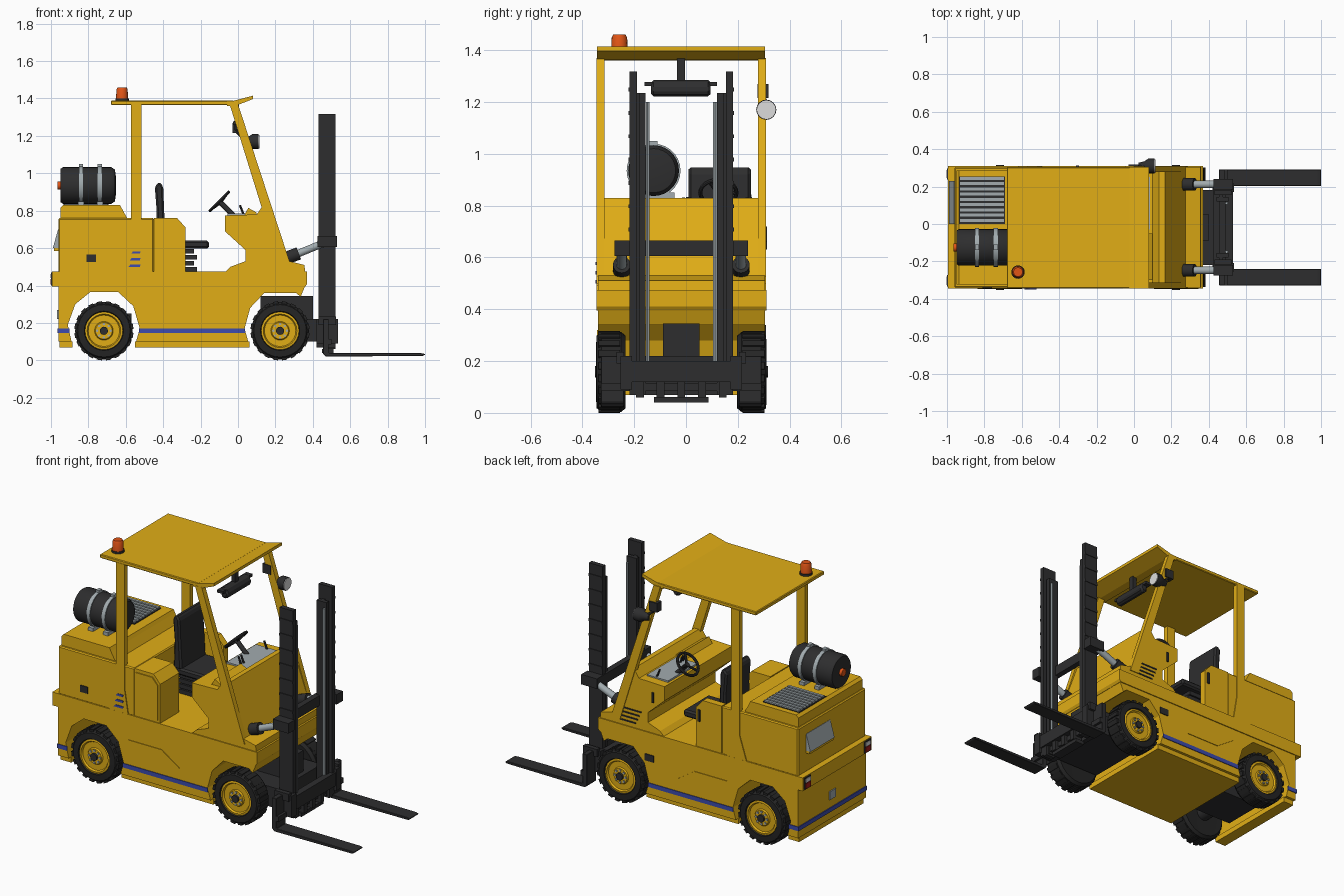
import bpy, bmesh, math
from mathutils import Vector

if "Cube" in bpy.data.objects:
    bpy.data.objects.remove(bpy.data.objects["Cube"])

YC = -0.018   # body centre line (the lamp on one side shifts the bounds)
HW = 0.328    # body half width

def mat(name, c):
    m = bpy.data.materials.new(name)
    m.diffuse_color = (*c, 1)
    m.use_nodes = True
    m.node_tree.nodes["Principled BSDF"].inputs["Base Color"].default_value = m.diffuse_color
    return m

YELLOW = mat("yellow paint", (0.75, 0.42, 0.008))
BLACK = mat("dark metal", (0.027, 0.027, 0.028))
RUBBER = mat("rubber", (0.018, 0.018, 0.018))
GREY = mat("grey metal", (0.36, 0.41, 0.43))
BLUE = mat("blue stripe", (0.045, 0.07, 0.42))
ORANGE = mat("orange beacon", (0.75, 0.09, 0.008))
RED = mat("red light", (0.4, 0.012, 0.01))
WHITE = mat("white lamp", (0.72, 0.72, 0.72))

def finish(name, bm, m, smooth=False, bevel=0):
    bmesh.ops.recalc_face_normals(bm, faces=bm.faces)
    me = bpy.data.meshes.new(name)
    bm.to_mesh(me)
    bm.free()
    me.materials.append(m)
    if smooth:
        for p in me.polygons:
            p.use_smooth = True
        me.set_sharp_from_angle(angle=math.radians(35))
    ob = bpy.data.objects.new(name, me)
    bpy.context.collection.objects.link(ob)
    if bevel:
        b = ob.modifiers.new("bevel", 'BEVEL')
        b.width, b.segments = bevel, 1
    return ob

def prism(name, pts, y0, y1, m, bevel=0):
    """Extrude an x-z outline from y0 to y1."""
    bm = bmesh.new()
    a = [bm.verts.new((x, y0, z)) for x, z in pts]
    b = [bm.verts.new((x, y1, z)) for x, z in pts]
    bm.faces.new(a)
    bm.faces.new(b)
    for i in range(len(pts)):
        j = (i + 1) % len(pts)
        bm.faces.new((a[i], a[j], b[j], b[i]))
    return finish(name, bm, m, bevel=bevel)

def box(name, x0, x1, y0, y1, z0, z1, m, bevel=0):
    return prism(name, [(x0, z0), (x1, z0), (x1, z1), (x0, z1)], y0, y1, m, bevel)

def lathe(name, prof, p, axis, m, n=24):
    """Revolve (radius, offset) pairs around an axis through p."""
    bm = bmesh.new()
    q = Vector((0, 0, 1)).rotation_difference(Vector(axis))
    rings = []
    for r, h in prof:
        rings.append([bm.verts.new(Vector(p) + q @ Vector((r * math.cos(t), r * math.sin(t), h)))
                      for t in (2 * math.pi * k / n for k in range(n))])
    for a, b in zip(rings, rings[1:]):
        for i in range(n):
            j = (i + 1) % n
            bm.faces.new((a[i], a[j], b[j], b[i]))
    bm.faces.new(rings[0])
    bm.faces.new(rings[-1])
    return finish(name, bm, m, smooth=True)

def cyl(name, p0, p1, r, m, n=16, r2=None):
    d = Vector(p1) - Vector(p0)
    return lathe(name, [(r, 0), (r if r2 is None else r2, d.length)], p0, d.normalized(), m, n)

# chassis with wheel arches
prism("chassis", [(-.96, .4), (-.96, .1), (-.89, .1), (-.91, .19), (-.87, .3), (-.79, .365), (-.64, .365),
                  (-.56, .29), (-.525, .17), (-.545, .1), (.055, .1), (.035, .17), (.065, .28), (.14, .36),
                  (.31, .36), (.335, .34), (.36, .4)], YC - .322, YC + .322, YELLOW)
prism("chassis_band", [(-.995, .395), (.36, .395), (.37, .41), (.37, .475), (-.995, .475)], YC - HW, YC + HW, YELLOW)
for nm, x0, x1 in (("rear_skirt", -.955, -.885), ("middle_skirt", -.55, .062)):
    box(nm, x0, x1, YC - .305, YC + .305, .07, .102, YELLOW)

# blue stripe and raised side panels
for s, nm in ((-1, "right"), (1, "left")):
    y0, y1 = sorted((YC + s * .32, YC + s * .326))
    box(nm + "_rear_stripe", -.962, -.9, y0, y1, .145, .17, BLUE)
    box(nm + "_middle_stripe", -.528, .037, y0, y1, .145, .17, BLUE)
    prism(nm + "_side_panel", [(-.49, .32), (-.27, .32), (-.15, .24), (-.37, .24)], y0, y1, YELLOW)
box("back_stripe", -.965, -.958, YC - .326, YC + .326, .145, .17, BLUE)
box("left_step_plate", .0, .06, YC + .32, YC + .327, .3, .34, BLACK)

# rear hood
box("hood", -.96, -.45, YC - .322, YC + .322, .47, .76, YELLOW, .006)
prism("hood_top", [(-.95, .755), (-.59, .755), (-.62, .81), (-.63, .83), (-.935, .83), (-.95, .815)],
      YC - .305, YC + .305, YELLOW)
box("hood_latch", -.81, -.76, YC - .327, YC - .32, .525, .565, BLACK)
box("grille_base", -.935, -.69, 0, .255, .825, .834, BLACK)
for i in range(9):
    y = .012 + i * .028
    box("grille_bar", -.93, -.695, y, y + .016, .83, .842, GREY)
prism("back_vent", [(-.955, .7), (-.962, .7), (-.99, .6), (-.955, .6)], 0, .23, GREY)
box("back_vent_sill", -.985, -.955, 0, .23, .585, .6, YELLOW)
box("tow_plate", -.967, -.958, YC - .03, YC + .03, .22, .27, GREY)

# tail lights
for y in (YC - .285, YC + .285):
    box("light_frame", -1, -.99, y - .03, y + .03, .4, .47, BLACK)
    box("red_light", -1.003, -.995, y - .022, y + .022, .405, .435, RED)
    box("white_light", -1.003, -.995, y - .022, y + .022, .44, .463, WHITE)

# gas tank
TY, TZ = -.125, .935
lathe("gas_tank", [(.06, 0), (.09, 0), (.098, .012), (.098, .27), (.085, .29), (.05, .295)],
      (-.948, TY, TZ), (1, 0, 0), BLACK, 28)
for x in (-.85, -.75):
    cyl("tank_strap", (x, TY, TZ), (x + .022, TY, TZ), .104, GREY, 28)
    box("tank_saddle", x - .005, x + .027, TY - .08, TY + .08, .825, .85, GREY)
    box("strap_buckle", x, x + .022, TY - .015, TY + .015, 1.03, 1.05, GREY)
cyl("tank_valve", (-.965, TY, TZ), (-.94, TY, TZ), .022, ORANGE, 12)

# seat, side boxes
prism("right_side_box", [(-.45, .475), (-.28, .475), (-.28, .71), (-.325, .76), (-.45, .76)],
      YC - .322, -.16, YELLOW)
prism("right_box_panel", [(-.44, .49), (-.295, .49), (-.295, .7), (-.33, .74), (-.44, .74)],
      YC - .328, YC - .32, YELLOW)
prism("left_side_box", [(-.45, .475), (-.28, .475), (-.28, .71), (-.325, .76), (-.45, .76)],
      .262, YC + .322, YELLOW)
box("left_handle", -.31, -.295, YC + .32, YC + .33, .63, .7, BLACK)
for i in range(4):
    box("seat_bellows", -.42, -.22 - .015 * (i % 2), .04, .22, .475 + i * .032, .5 + i * .032, BLACK)
box("seat_cushion", -.43, -.155, .01, .25, .598, .64, BLACK, .01)
prism("seat_back", [(-.44, .63), (-.385, .63), (-.395, .8), (-.4, .93), (-.42, .955), (-.445, .93), (-.435, .8)],
      .01, .25, BLACK, .01)

# front cowl and dashboard
prism("front_cowl", [(-.07, .775), (-.07, .69), (.04, .59), (.04, .53), (-.04, .5), (-.07, .47), (.36, .47),
                     (.355, .51), (.275, .53), (.165, .83), (.135, .83), (.1, .78)],
      YC - .322, YC + .322, YELLOW)
prism("dash_hump", [(.03, .77), (.1, .77), (.1, .79), (.055, .815)], -.3, -.05, YELLOW)
box("dash_panel", -.055, .085, -.03, .25, .77, .786, GREY)
for y in (-.01, .015, .235):
    cyl("dash_lever", (.03, y, .78), (.01, y, .83), .006, BLACK, 8)
for i in range(4):
    box("cowl_vent", .12 - .012 * i, .22 - .002 * i, YC + .32, YC + .326, .5 + .025 * i, .508 + .025 * i, BLACK)
box("left_cowl_handle", .0, .012, YC + .32, YC + .33, .66, .72, BLACK)

# steering wheel
c, ax = Vector((-.1, .125, .85)), Vector((.7071, 0, -.7071))
bpy.ops.mesh.primitive_torus_add(major_radius=.07, minor_radius=.008, major_segments=24, minor_segments=8,
                                 location=c, rotation=ax.to_track_quat('Z', 'Y').to_euler())
wheel = bpy.context.object
wheel.name = "steering_wheel"
wheel.data.materials.append(BLACK)
for t in (0, 2 * math.pi / 3, 4 * math.pi / 3):
    d = ax.to_track_quat('Z', 'Y') @ Vector((math.cos(t), math.sin(t), 0))
    cyl("wheel_spoke", c + ax * .01, c + d * .07, .007, BLACK, 8)
cyl("steering_column", c, c + ax * .12, .014, BLACK, 12)

# cab posts
for s, nm in ((-1, "right"), (1, "left")):
    y0, y1 = sorted((YC + s * .296, YC + s * .3275))
    prism(nm + "_rear_post", [(-.62, .47), (-.49, .47), (-.515, .62), (-.515, 1.37), (-.572, 1.37), (-.572, .62)],
          y0, y1, YELLOW)
    prism(nm + "_front_post", [(-.045, 1.37), (.0, 1.37), (.285, .5), (.225, .5)], y0, y1, YELLOW)
for i, z in enumerate((.5, .535, .57)):
    prism("blue_vent_slat", [(-.585 + .007 * i, z), (-.525, z), (-.52, z + .013), (-.575 + .007 * i, z + .013)],
          YC - .331, YC - .325, BLUE)

# roof with raised visor
box("roof", -.68, -.02, YC - .326, YC + .322, 1.365, 1.388, YELLOW, .004)
prism("roof_visor", [(-.06, 1.36), (-.01, 1.362), (.08, 1.397), (.08, 1.415), (-.03, 1.386), (-.06, 1.386)],
      YC - .326, YC + .322, YELLOW)

# beacon, mirror, work lamp
cyl("beacon_base", (-.62, -.257, 1.385), (-.62, -.257, 1.4), .036, BLACK)
lathe("beacon", [(.032, 0), (.03, .05), (.024, .062)], (-.62, -.257, 1.398), (0, 0, 1), ORANGE, 16)
box("mirror_stem", -.02, .005, -.035, -.003, 1.26, 1.37, BLACK)
prism("mirror", [(-.02, 1.225), (.015, 1.22), (.03, 1.25), (.01, 1.285), (-.025, 1.285)], -.135, .095, BLACK, .01)
box("mirror_rim", -.028, .012, -.16, .12, 1.262, 1.278, BLACK)
lathe("work_lamp", [(.018, 0), (.025, .03), (.039, .05), (.039, .085)], (.025, .31, 1.17), (1, 0, 0), BLACK, 16)
cyl("lamp_glass", (.108, .31, 1.17), (.114, .31, 1.17), .036, WHITE)
cyl("lamp_arm", (-.02, .295, 1.235), (.05, .31, 1.17), .01, BLACK, 8)
box("lamp_bracket", -.03, .025, .275, .318, 1.215, 1.27, BLACK)

# wheels
for x, ax_name in ((-.717, "rear"), (.225, "front")):
    for s in (-1, 1):
        p, d = (x, YC + s * .272, .158), (0, s, 0)
        lathe(ax_name + "_tyre", [(.1, -.055), (.14, -.057), (.154, -.04), (.154, .036), (.14, .055), (.105, .057),
                                  (.098, .035)], p, d, RUBBER, 28)
        lathe(ax_name + "_rim", [(.101, .03), (.101, .05), (.09, .052), (.084, .042), (.05, .042), (.045, .05)],
              p, d, YELLOW)
        cyl(ax_name + "_hub", (x, p[1] + s * .045, .158), (x, p[1] + s * .062, .158), .022, BLACK, 12)
        for k in range(8):
            t = math.pi * k / 4
            q = Vector((x + .036 * math.cos(t), p[1] + s * .048, .158 + .036 * math.sin(t)))
            cyl("wheel_bolt", q, q + Vector((0, s * .008, 0)), .007, GREY, 6)
        for k in range(20):   # tread blocks
            t = 2 * math.pi * (k + .5) / 20
            y0, y1 = sorted((p[1] - s * .035, p[1] + s * .048))
            lug = box("tread_block", -.014, .014, y0, y1, .14, .158, RUBBER)
            lug.location = (x, 0, .158)
            lug.rotation_euler = (0, t, 0)
    cyl(ax_name + "_axle", (x, YC - .25, .158), (x, YC + .25, .158), .045, BLACK)
box("rear_axle_housing", -.84, -.57, YC - .13, YC + .13, .1, .25, BLACK)
box("front_axle_housing", .1, .43, YC - .2, YC + .2, .1, .22, BLACK)
box("mast_mount", .12, .4, YC - .07, YC + .07, .2, .345, BLACK)

# mast rails, chains, tilt cylinders
for s in (-1, 1):
    def rail(nm, a, b, x0, x1, z0, z1, m=BLACK):
        y0, y1 = sorted((YC + s * a, YC + s * b))
        return box(nm, x0, x1, y0, y1, z0, z1, m)
    rail("outer_mast_rail", .172, .2, .43, .52, .07, 1.318)
    rail("inner_mast_rail", .138, .162, .44, .505, .07, 1.235)
    rail("mast_web", .16, .175, .455, .475, .07, 1.235)
    for k in range(7):   # side ribs
        rail("mast_rib", .198, .204, .43, .52, .7 + k * .09, .715 + k * .09)
    cyl("lift_chain", (.495, YC + s * .13, .2), (.495, YC + s * .13, 1.2), .008, GREY, 6)
    cyl("tilt_cylinder", (.24, YC + s * .23, .54), (.325, YC + s * .23, .572), .034, BLACK)
    cyl("tilt_rod", (.3, YC + s * .23, .562), (.49, YC + s * .23, .64), .02, GREY)
    rail("tilt_clevis", .2, .258, .44, .53, .605, .665)
    # fork with bracket
    y0, y1 = sorted((YC + s * .222, YC + s * .31))
    prism("fork", [(.455, .22), (.455, .035), (.47, .02), (.99, .024), (1, .03), (1, .034), (.98, .038),
                   (.485, .04), (.485, .22)], y0, y1, BLACK, .003)
    rail("fork_bracket", .19, .235, .42, .535, .09, .22)
    rail("fork_hook", .222, .25, .43, .525, .19, .235)

# mast cross bars and fork carriage
box("mast_cross_bar", .425, .46, YC - .258, YC + .258, .605, .665, BLACK)
box("mast_lower_bar", .42, .45, YC - .2, YC + .2, .07, .13, BLACK)
box("carriage_plate", .49, .53, YC - .2, YC + .2, .12, .2, BLACK)
box("carriage_lower_bar", .46, .5, YC - .31, YC + .31, .085, .115, BLACK)
box("carriage_foot", .45, .51, YC - .105, YC + .105, .04, .062, BLACK)
for y in (-.16, -.08, 0, .08, .16):
    box("carriage_tooth", .46, .52, YC + y - .015, YC + y + .015, .06, .12, BLACK)
